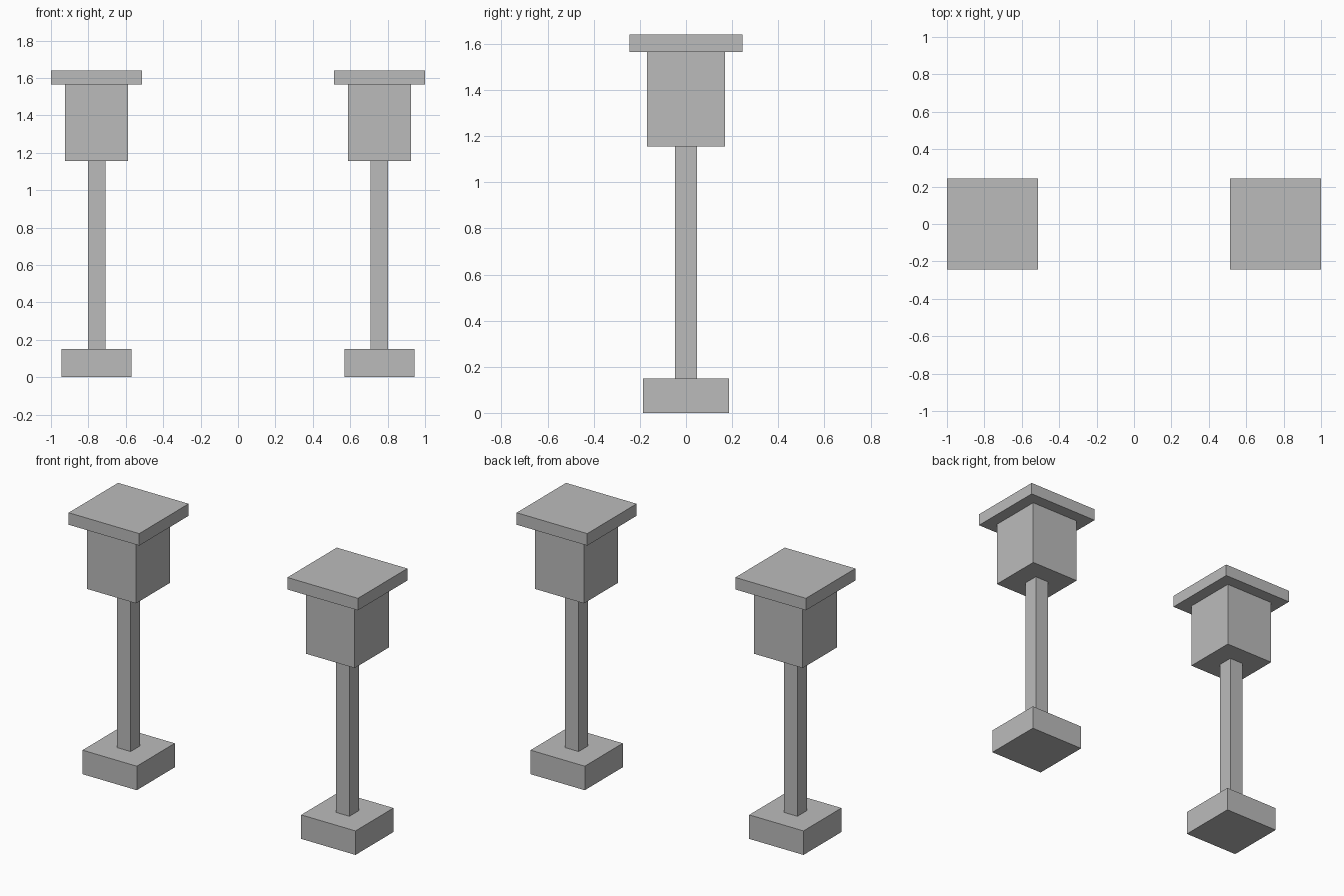
import bpy

# Remove the default cube
default = bpy.data.objects.get("Cube")
if default:
    bpy.data.objects.remove(default, do_unlink=True)

# Single stone colour
grey = bpy.data.materials.new("plain grey")
grey.use_nodes = True
colour = (0.5, 0.5, 0.5, 1)
grey.diffuse_color = colour
grey.node_tree.nodes["Principled BSDF"].inputs["Base Color"].default_value = colour


def block(name, x, width, bottom, top):
    """Square block of the given width standing between two heights."""
    bpy.ops.mesh.primitive_cube_add(size=1, location=(x, 0, (bottom + top) / 2))
    obj = bpy.context.object
    obj.name = name
    obj.scale = (width, width, top - bottom)
    bpy.ops.object.transform_apply(location=False, rotation=False, scale=True)
    obj.data.materials.append(grey)


# Parts of one lamp post: name, width, bottom, top
PARTS = [
    ("base", 0.375, 0, 0.15),
    ("post", 0.094, 0.15, 1.155),
    ("lantern", 0.337, 1.155, 1.565),
    ("cap", 0.488, 1.565, 1.64),
]

# Matching pair of lamp posts
for side, x in (("right", -0.756), ("left", 0.756)):
    for part, width, bottom, top in PARTS:
        block(f"{side}_{part}", x, width, bottom, top)
